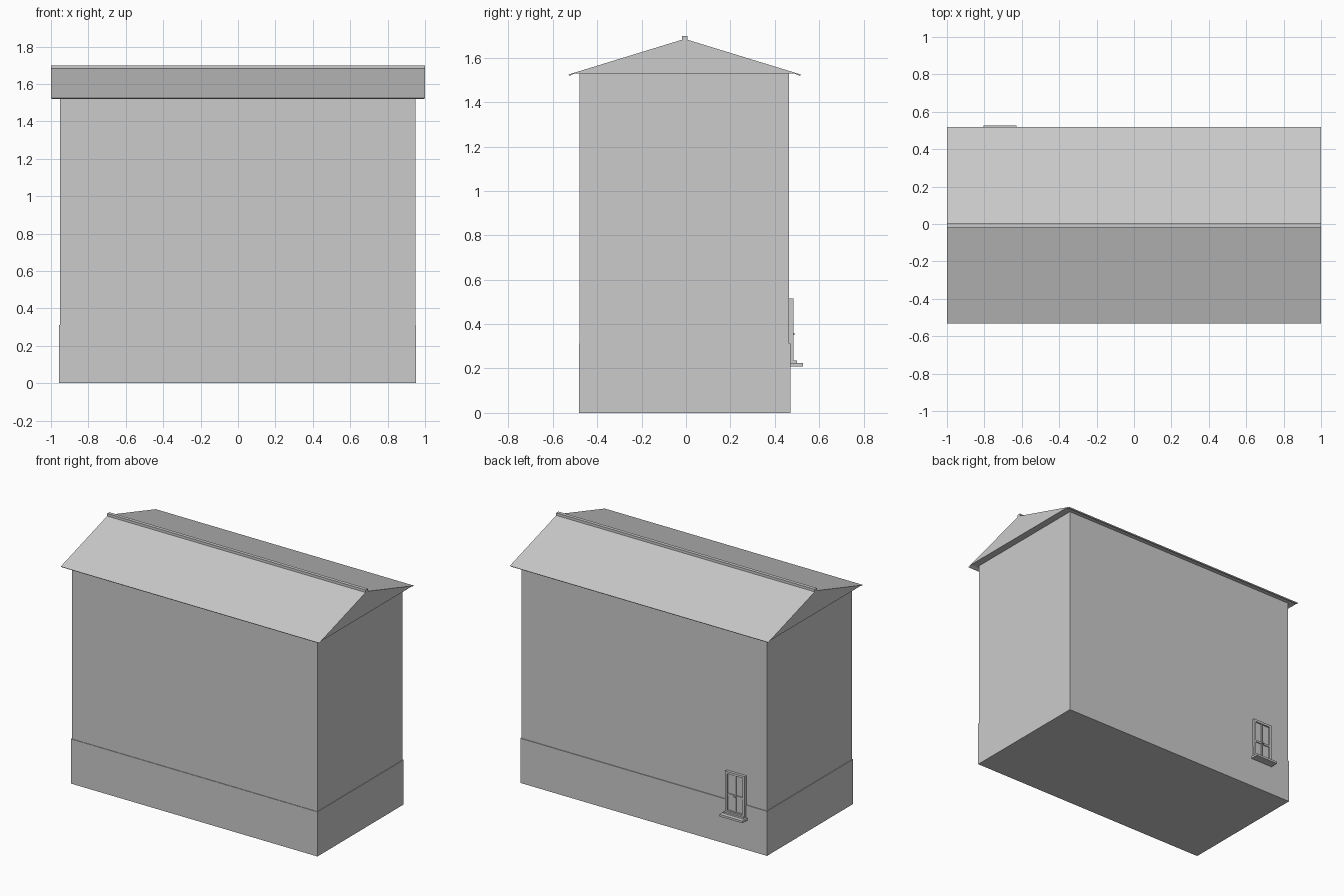
import bpy
import bmesh

cube = bpy.data.objects.get("Cube")
if cube:
    bpy.data.objects.remove(cube, do_unlink=True)

grey = bpy.data.materials.new("plain_grey")
grey.use_nodes = True
color = (0.6, 0.6, 0.6, 1)
grey.diffuse_color = color
grey.node_tree.nodes["Principled BSDF"].inputs["Base Color"].default_value = color


def finish(name, bm):
    bmesh.ops.recalc_face_normals(bm, faces=bm.faces)
    mesh = bpy.data.meshes.new(name)
    bm.to_mesh(mesh)
    bm.free()
    mesh.materials.append(grey)
    obj = bpy.data.objects.new(name, mesh)
    bpy.context.collection.objects.link(obj)
    return obj


def box(name, xs, ys, zs):
    bm = bmesh.new()
    bmesh.ops.create_cube(bm, size=1)
    for v in bm.verts:
        v.co = [a + (b - a) * (c + 0.5) for (a, b), c in zip((xs, ys, zs), v.co)]
    return finish(name, bm)


# Walls and slightly wider plinth
box("walls", (-0.951, 0.949), (-0.479, 0.465), (0.3, 1.53))
box("plinth", (-0.956, 0.953), (-0.483, 0.47), (0, 0.312))

# Closed gable roof with a small drip lip under each eave
MID_Y = -0.006
half = [(0.495, 1.529), (0.519, 1.518), (0.525, 1.524), (0, 1.685)]
profile = half + [(-y, z) for y, z in reversed(half[:-1])]
bm = bmesh.new()
ends = []
for side in (-1, 1):
    ends.append([bm.verts.new((side * (0.99 if z < 1.522 else 1), y + MID_Y, z))
                 for y, z in profile])
    bm.faces.new(ends[-1])
for i in range(len(profile)):
    j = (i + 1) % len(profile)
    bm.faces.new((ends[0][i], ends[0][j], ends[1][j], ends[1][i]))
finish("roof", bm)
box("ridge_cap", (-1, 1), (MID_Y - 0.012, MID_Y + 0.012), (1.67, 1.699))

# Small window low on the back wall
CX, W = -0.717, 0.076
BACK, FACE = 0.46, 0.484
box("window_pane", (CX - W, CX + W), (BACK, 0.473), (0.22, 0.51))
for name, side in (("right", -1), ("left", 1)):
    xs = sorted((CX + side * W, CX + side * (W - 0.016)))
    box("window_jamb_" + name, xs, (BACK, FACE), (0.22, 0.516))
inner = (CX - W + 0.016, CX + W - 0.016)
box("window_head", inner, (BACK, FACE), (0.5, 0.516))
box("window_bottom_rail", inner, (BACK, FACE), (0.22, 0.245))
box("window_mullion", (CX - 0.005, CX + 0.005), (BACK, 0.48), (0.24, 0.505))
box("window_crossbar", inner, (BACK, 0.48), (0.348, 0.362))
box("window_latch", (CX - 0.008, CX + 0.008), (BACK, 0.488), (0.35, 0.36))

# Stepped window sill
box("sill_step", (CX - W, CX + W), (BACK, 0.499), (0.22, 0.236))
box("sill", (CX - 0.088, CX + 0.088), (BACK, 0.527), (0.21, 0.225))
